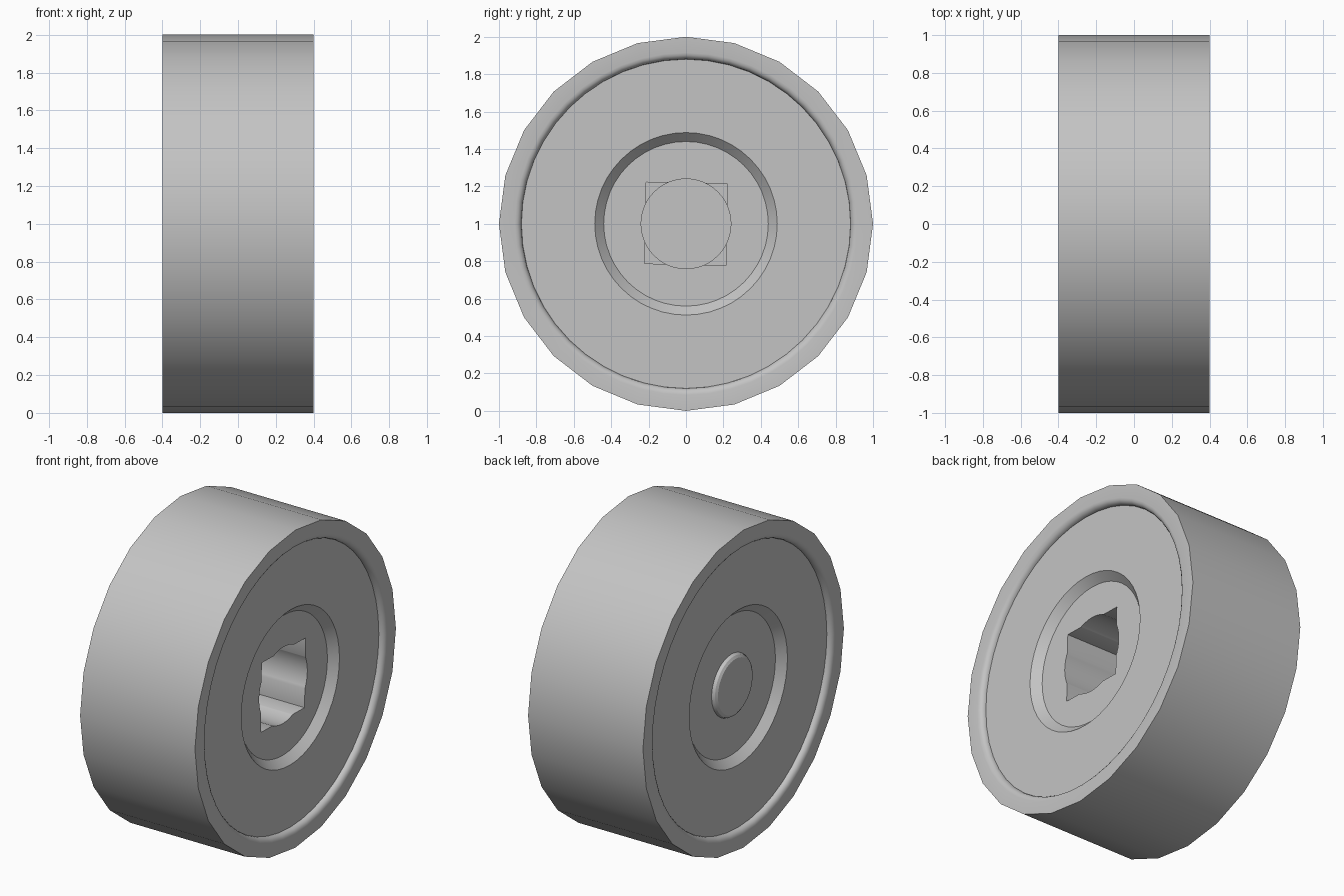
import bpy
import bmesh
from math import sin, cos, pi, radians

if "Cube" in bpy.data.objects:
    bpy.data.objects.remove(bpy.data.objects["Cube"], do_unlink=True)

grey = bpy.data.materials.new("light grey")
COLOUR = (0.55, 0.55, 0.55, 1)
grey.diffuse_color = COLOUR
grey.use_nodes = True
grey.node_tree.nodes["Principled BSDF"].inputs["Base Color"].default_value = COLOUR

STEPS = 48
HALF = 0.4      # half width of the wheel
DISC = 0.365    # face of the disc
FLOOR = 0.315   # floor of the round recess


def finish(name, bm):
    bmesh.ops.recalc_face_normals(bm, faces=bm.faces)
    mesh = bpy.data.meshes.new(name)
    bm.to_mesh(mesh)
    bm.free()
    mesh.materials.append(grey)
    obj = bpy.data.objects.new(name, mesh)
    bpy.context.collection.objects.link(obj)
    return obj


def lathe(name, profile, closed=False, coarse_radius=9):
    """Spin (x, radius) points round the x axis; large radii get 24 flat sides."""
    bm = bmesh.new()
    rings = []
    for x, r in profile:
        ring = []
        for i in range(STEPS):
            a = 2 * pi * i / STEPS
            k = cos(2 * pi / STEPS) if r >= coarse_radius and i % 2 else 1
            ring.append(bm.verts.new((x, r * k * sin(a), 1 + r * k * cos(a))))
        rings.append(ring)
    pairs = list(zip(rings, rings[1:]))
    if closed:
        pairs.append((rings[-1], rings[0]))
    else:
        bm.faces.new(rings[0])
        bm.faces.new(rings[-1])
    for a, b in pairs:
        for i in range(STEPS):
            j = (i + 1) % STEPS
            bm.faces.new((a[i], a[j], b[j], b[i]))
    return finish(name, bm)


def smooth(obj):
    bpy.ops.object.select_all(action="DESELECT")
    obj.select_set(True)
    bpy.context.view_layer.objects.active = obj
    bpy.ops.object.shade_smooth_by_angle(angle=radians(32))


# Tyre: a faceted tread with a rounded lip on each inner edge
lip_r = 0.035
lip = [(HALF - lip_r + lip_r * cos(t * pi / 8), 0.88 + lip_r - lip_r * sin(t * pi / 8))
       for t in range(5)]
side = [(HALF, 1.0)] + lip
tyre = lathe("tyre", side + [(-x, r) for x, r in reversed(side)],
             closed=True, coarse_radius=1.0)

# Hub disc: a sloped round recess on both faces
half_hub = [(FLOOR, 0.44), (DISC, 0.488), (DISC, 0.88)]
hub = lathe("hub_disc", half_hub + [(-x, r) for x, r in reversed(half_hub)])

# Socket on one side: a square shaft joined with a deeper round bore
bore = lathe("bore_cutter", [(-0.2, 0.24), (0.5, 0.24)])
bm = bmesh.new()
bmesh.ops.create_cube(bm, size=1)
bmesh.ops.scale(bm, vec=(0.6, 0.435, 0.435), verts=bm.verts)
square = finish("square_cutter", bm)
square.location = (0.2, 0, 1)
square.rotation_euler.x = radians(-1.3)

for cutter in (bore, square):
    cutter.hide_render = True
    mod = hub.modifiers.new("socket", "BOOLEAN")
    mod.operation = "DIFFERENCE"
    mod.solver = "EXACT"
    mod.object = cutter
    bpy.context.view_layer.objects.active = hub
    bpy.ops.object.modifier_apply(modifier=mod.name)
for cutter in (bore, square):
    bpy.data.objects.remove(cutter, do_unlink=True)

# Raised button in the recess on the other side
button = lathe("axle_button", [(-FLOOR + 0.02, 0.195), (-FLOOR, 0.195),
                               (-FLOOR - 0.018, 0.187), (-FLOOR - 0.028, 0.172)])

for obj in (tyre, hub, button):
    smooth(obj)
